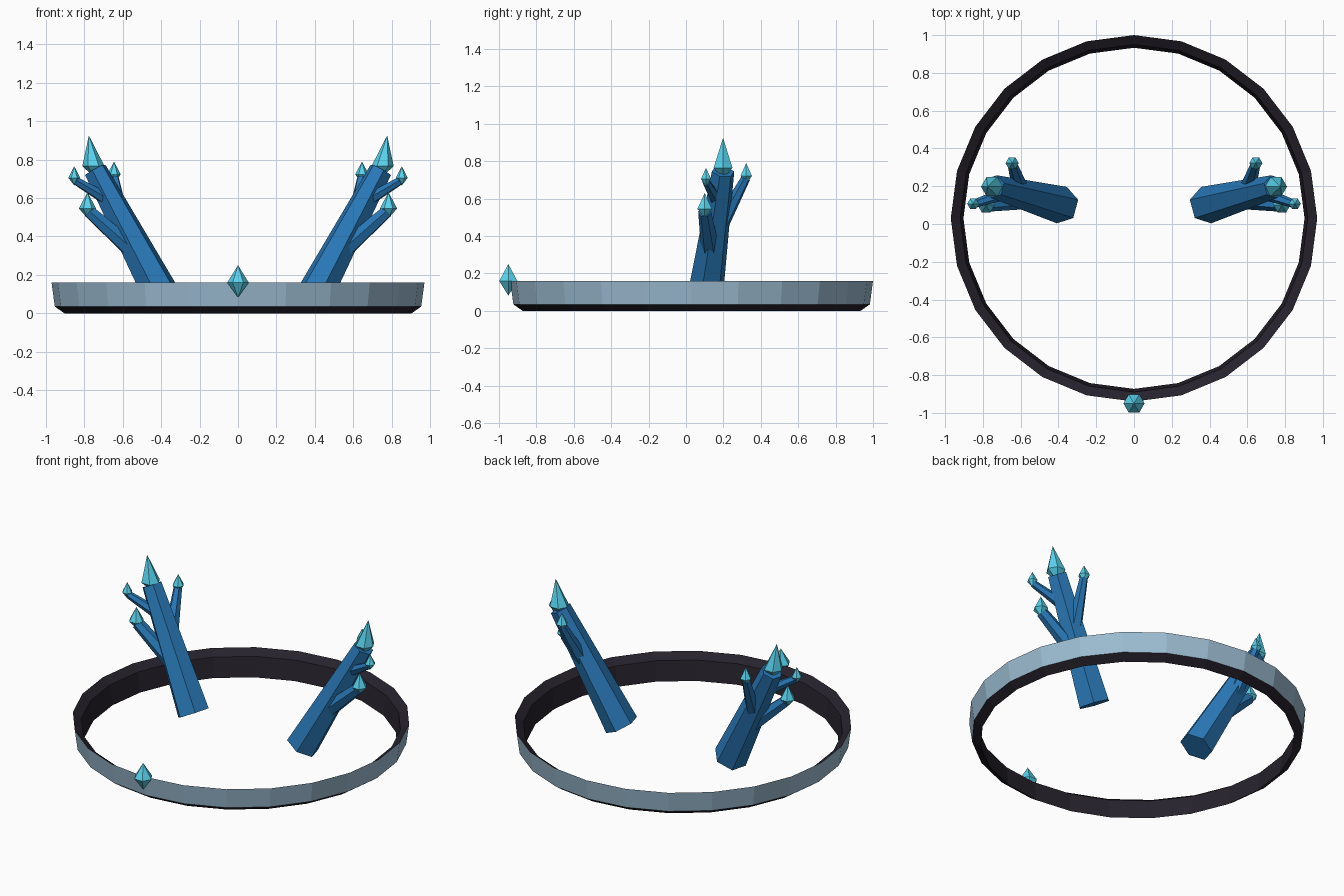
import bpy, bmesh
from math import sin, cos, pi
from mathutils import Vector

if "Cube" in bpy.data.objects:
    bpy.data.objects.remove(bpy.data.objects["Cube"])


def material(name, rgb):
    m = bpy.data.materials.new(name)
    m.diffuse_color = (*rgb, 1)
    m.use_nodes = True
    m.node_tree.nodes["Principled BSDF"].inputs["Base Color"].default_value = m.diffuse_color
    return m


STEEL = material("pale_steel", (0.33, 0.50, 0.64))
DARK = material("dark_lining", (0.020, 0.016, 0.026))
BLUE = material("branch_blue", (0.022, 0.19, 0.48))
CYAN = material("crystal_cyan", (0.10, 0.65, 0.85))


def finish(name, bm, mats, mirror=False):
    bmesh.ops.recalc_face_normals(bm, faces=bm.faces)
    me = bpy.data.meshes.new(name)
    bm.to_mesh(me)
    bm.free()
    for m in mats:
        me.materials.append(m)
    ob = bpy.data.objects.new(name, me)
    bpy.context.collection.objects.link(ob)
    if mirror:
        ob.modifiers.new("Mirror", 'MIRROR').use_axis[0] = True
    return ob


def hex_ring(bm, centre, axis, r, offset):
    """Six vertices around centre, perpendicular to axis."""
    v = Vector((0, 0, 1)).cross(axis)
    v = v.normalized() if v.length > 1e-4 else Vector((0, 1, 0))
    u = v.cross(axis).normalized()
    return [bm.verts.new(centre + r * (u * cos(offset + k * pi / 3) + v * sin(offset + k * pi / 3)))
            for k in range(6)]


def branch(name, start, end, r0, r1):
    """Tapered six-sided prism."""
    bm = bmesh.new()
    a, b = Vector(start), Vector(end)
    lo = hex_ring(bm, a, b - a, r0, pi / 6)
    hi = hex_ring(bm, b, b - a, r1, pi / 6)
    for k in range(6):
        n = (k + 1) % 6
        bm.faces.new((lo[k], lo[n], hi[n], hi[k]))
    bm.faces.new(lo)
    bm.faces.new(hi)
    return finish(name, bm, [BLUE], True)


def crystal(name, centre, r, up, down, lean=0.0, mirror=True):
    """Six-sided double pyramid with its widest ring at centre."""
    bm = bmesh.new()
    c, axis = Vector(centre), Vector((lean, 0, 1))
    ring = hex_ring(bm, c, Vector((0, 0, 1)), r, 0)
    top, bottom = bm.verts.new(c + axis * up), bm.verts.new(c - axis * down)
    for k in range(6):
        n = (k + 1) % 6
        bm.faces.new((ring[k], ring[n], top))
        bm.faces.new((ring[n], ring[k], bottom))
    return finish(name, bm, [CYAN], mirror)


# Circlet band: 24 sides, pale outer wall, dark everywhere else
profile = [(0.97, 0.16), (0.953, 0.035), (0.903, 0.0), (0.92, 0.125)]
bm = bmesh.new()
N = 24
loops = [[bm.verts.new((r * cos(2 * pi * i / N), 0.03 + r * sin(2 * pi * i / N), z))
          for r, z in profile] for i in range(N)]
for i in range(N):
    a, b = loops[i], loops[(i + 1) % N]
    for j in range(4):
        n = (j + 1) % 4
        f = bm.faces.new((a[j], a[n], b[n], b[j]))
        f.material_index = 0 if j == 0 else 1
finish("circlet_band", bm, [STEEL, DARK])

# Front gem
crystal("front_gem", (0, -0.95, 0.16), 0.056, 0.09, 0.078, mirror=False)

# Antlers (mirrored to the left side)
branch("antler_trunk", (0.382, 0.10, 0.065), (0.742, 0.198, 0.745), 0.10, 0.062)
branch("antler_lower_branch", (0.55, 0.13, 0.33), (0.775, 0.10, 0.53), 0.05, 0.035)
branch("antler_upper_branch", (0.66, 0.17, 0.58), (0.845, 0.107, 0.69), 0.035, 0.022)
branch("antler_back_branch", (0.60, 0.18, 0.45), (0.645, 0.32, 0.71), 0.045, 0.025)

# Crystal tips
crystal("trunk_crystal", (0.752, 0.198, 0.765), 0.058, 0.16, 0.06, 0.15)
crystal("lower_crystal", (0.783, 0.10, 0.545), 0.045, 0.085, 0.05)
crystal("upper_crystal", (0.852, 0.107, 0.705), 0.031, 0.06, 0.04)
crystal("back_crystal", (0.645, 0.322, 0.722), 0.035, 0.068, 0.045)
